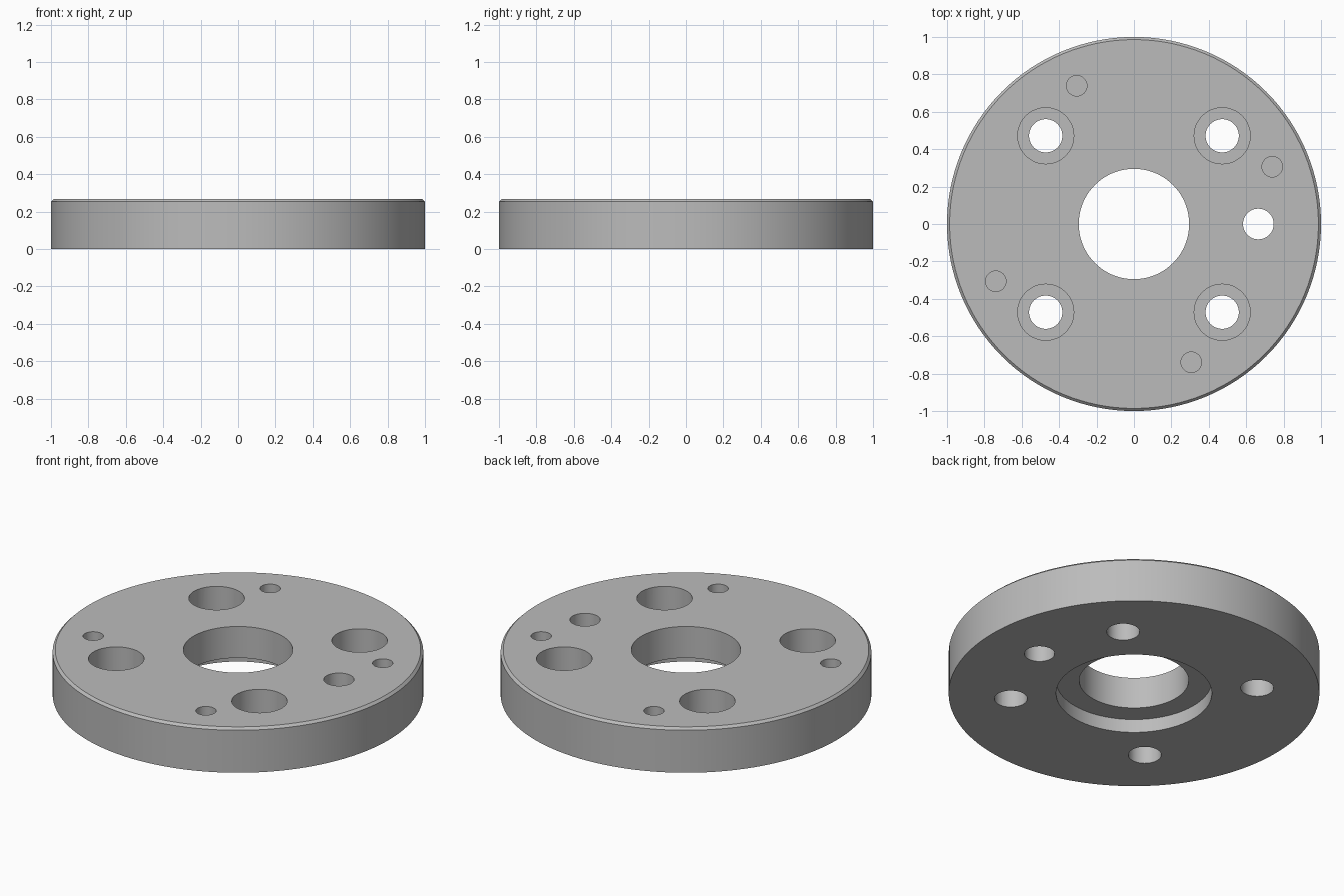
import bpy
import bmesh
from math import sin, cos, pi, radians

cube = bpy.data.objects.get("Cube")
if cube:
    bpy.data.objects.remove(cube, do_unlink=True)

HEIGHT = 0.267
CHAMFER = 0.014

steel = bpy.data.materials.new("satin grey metal")
steel.use_nodes = True
grey = (0.5, 0.5, 0.5, 1)
steel.diffuse_color = grey
steel.node_tree.nodes["Principled BSDF"].inputs["Base Color"].default_value = grey


def add_object(name, bm):
    bmesh.ops.recalc_face_normals(bm, faces=bm.faces)
    mesh = bpy.data.meshes.new(name)
    bm.to_mesh(mesh)
    bm.free()
    mesh.materials.append(steel)
    obj = bpy.data.objects.new(name, mesh)
    bpy.context.collection.objects.link(obj)
    return obj


def lathe(name, profile, segments):
    """Turn a closed (radius, z) profile around the z axis."""
    bm = bmesh.new()
    rings = []
    for i in range(segments):
        a = 2 * pi * i / segments
        rings.append([bm.verts.new((r * cos(a), r * sin(a), z)) for r, z in profile])
    n = len(profile)
    for i in range(segments):
        here, after = rings[i], rings[(i + 1) % segments]
        for j in range(n):
            k = (j + 1) % n
            bm.faces.new((here[j], after[j], after[k], here[k]))
    return add_object(name, bm)


def drill(bm, pitch, angle, radius, bottom, top=HEIGHT + 0.1):
    """Add one cylinder on a pitch circle to the cutter mesh."""
    new = bmesh.ops.create_cone(bm, cap_ends=True, segments=48, radius1=radius,
                                radius2=radius, depth=top - bottom)["verts"]
    a = radians(angle)
    bmesh.ops.translate(bm, verts=new,
                        vec=(pitch * cos(a), pitch * sin(a), (top + bottom) / 2))


# Disc with centre bore, underside recess and chamfered top rim
plate = lathe("flange_plate", [
    (0.295, 0.08), (0.42, 0.08), (0.42, 0), (1, 0),
    (1, HEIGHT - CHAMFER), (1 - CHAMFER, HEIGHT), (0.295, HEIGHT)], 128)

# Cutters: through holes, counterbores, blind holes and the dowel hole
through, stepped = bmesh.new(), bmesh.new()
drill(through, 0.665, 0, 0.082, -0.1)
for quarter in range(4):
    turn = quarter * 90
    drill(through, 0.667, 45 + turn, 0.089, -0.1)
    drill(stepped, 0.667, 45 + turn, 0.15, 0.11)
    drill(stepped, 0.8, 22.5 + turn, 0.055, 0.07)

cutters = [add_object("through_hole_cutter", through),
           add_object("counterbore_cutter", stepped)]
for cutter in cutters:
    cutter.hide_render = True
    cut = plate.modifiers.new(cutter.name, "BOOLEAN")
    cut.operation = "DIFFERENCE"
    cut.solver = "EXACT"
    cut.object = cutter

# Apply the cuts, then smooth the round walls
bpy.ops.object.select_all(action="DESELECT")
bpy.context.view_layer.objects.active = plate
plate.select_set(True)
for cutter in cutters:
    bpy.ops.object.modifier_apply(modifier=cutter.name)
    bpy.data.objects.remove(cutter, do_unlink=True)
bpy.ops.object.shade_smooth_by_angle(angle=radians(30))
